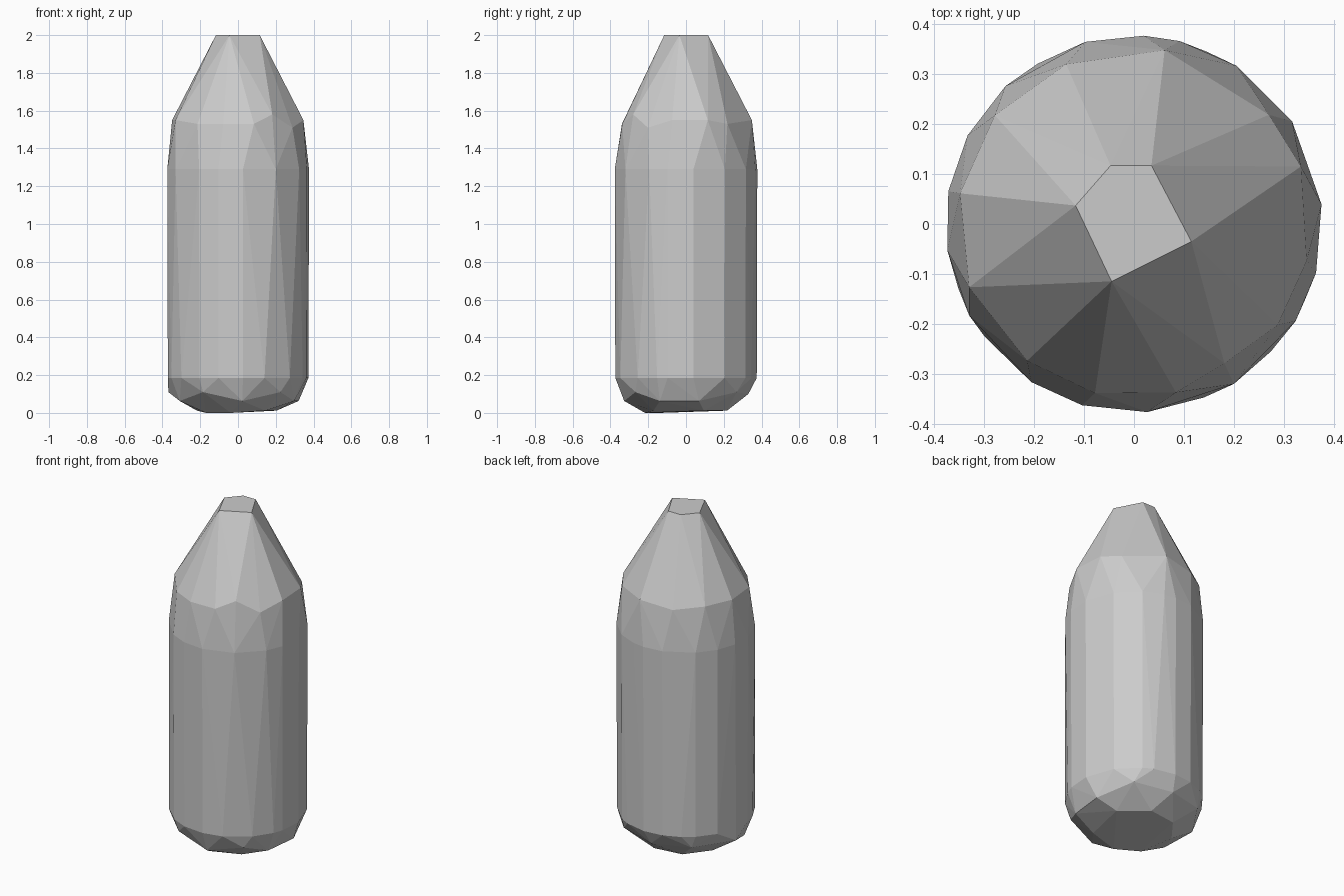
import bpy
import bmesh
from math import cos, sin, radians

default_cube = bpy.data.objects.get("Cube")
if default_cube:
    bpy.data.objects.remove(default_cube, do_unlink=True)


def make_material(name, value):
    material = bpy.data.materials.new(name)
    material.use_nodes = True
    colour = (value, value, value, 1.0)
    material.diffuse_color = colour
    shader = material.node_tree.nodes["Principled BSDF"]
    shader.inputs["Base Color"].default_value = colour
    return material


def ring(angles, radius, height):
    """Points around the vertical axis at uneven angles in degrees."""
    return [(radius * cos(radians(a)), radius * sin(radians(a)), height)
            for a in angles]


def faceted_hull(name, points, material):
    """Wrap the points in a convex flat-shaded shell."""
    bm = bmesh.new()
    for point in points:
        bm.verts.new(point)
    hull = bmesh.ops.convex_hull(bm, input=bm.verts[:])
    unused = [v for v in bm.verts if not v.link_faces]
    bmesh.ops.delete(bm, geom=unused, context='VERTS')
    # merge the triangles of the flat facets
    bmesh.ops.dissolve_limit(bm, angle_limit=radians(0.5),
                             verts=bm.verts[:], edges=bm.edges[:])
    bmesh.ops.recalc_face_normals(bm, faces=bm.faces[:])
    mesh = bpy.data.meshes.new(name)
    bm.to_mesh(mesh)
    bm.free()
    mesh.materials.append(material)
    obj = bpy.data.objects.new(name, mesh)
    bpy.context.collection.objects.link(obj)
    return obj


# five-sided flat tip
points = [(-0.117, 0.037, 2), (-0.047, 0.117, 2), (0.035, 0.117, 2),
          (0.115, -0.035, 2), (-0.045, -0.115, 2)]

# shoulder where the cone meets the body, slightly wavy
points += ring([19, 80, 142, 170, 201, 348], 0.354, 1.55)
points += ring([39, 113, 232, 257, 284], 0.348, 1.53)
points += ring([303], 0.333, 1.58)
points += ring([325], 0.352, 1.51)

# top and bottom edges of the upright body
points += ring([6, 33, 57, 76, 87, 105, 133, 152, 170, 188, 209,
                237, 254, 274, 302, 329, 345], 0.378, 1.29)
points += ring([6, 33, 57, 67, 87, 105, 121, 133, 152, 188, 200,
                217, 237, 254, 274, 292, 317, 336, 345], 0.375, 0.185)

# uneven chamfer below the body
points += ring([50, 130, 238, 310], 0.35, 0.11)
points += ring([172], 0.372, 0.11)
points += ring([90], 0.33, 0.1)
points += ring([12, 200, 274, 335], 0.328, 0.063)

# flattened base
points += ring([25, 75, 120, 165, 310], 0.225, 0.012)
points += ring([220, 260], 0.22, 0)

faceted_hull("faceted_body", points, make_material("light grey", 0.6))
